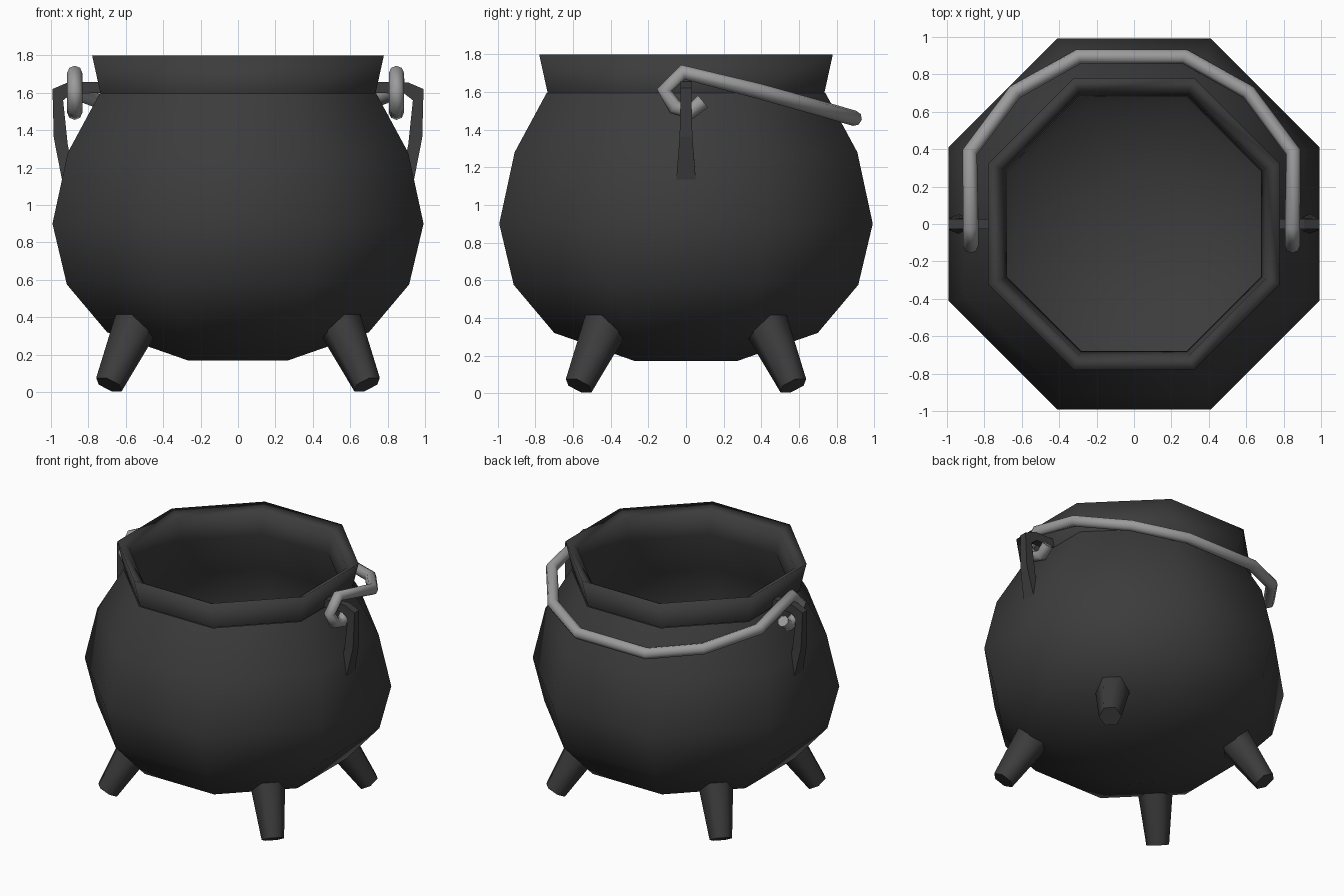
import bpy, bmesh, math
from mathutils import Vector

if "Cube" in bpy.data.objects:
    bpy.data.objects.remove(bpy.data.objects["Cube"])


def material(name, value):
    m = bpy.data.materials.new(name)
    m.diffuse_color = (value, value, value, 1)
    m.use_nodes = True
    m.node_tree.nodes["Principled BSDF"].inputs["Base Color"].default_value = m.diffuse_color
    return m


iron = material("dark iron", 0.045)
steel = material("pale steel", 0.33)


def finish(name, bm, mat, smooth=True):
    bmesh.ops.recalc_face_normals(bm, faces=bm.faces)
    me = bpy.data.meshes.new(name)
    bm.to_mesh(me)
    bm.free()
    me.materials.append(mat)
    for p in me.polygons:
        p.use_smooth = smooth
    ob = bpy.data.objects.new(name, me)
    bpy.context.collection.objects.link(ob)
    return ob


def loft(bm, rings, close_start=False, close_end=False):
    """Bridge consecutive rings of points with quads."""
    rows = [[bm.verts.new(p) for p in r] for r in rings]
    n = len(rows[0])
    for a, b in zip(rows, rows[1:]):
        for i in range(n):
            j = (i + 1) % n
            bm.faces.new((a[i], a[j], b[j], b[i]))
    if close_start:
        bm.faces.new(rows[0][::-1])
    if close_end:
        bm.faces.new(rows[-1])


def octagon(apothem, z):
    r = apothem / math.cos(math.pi / 8)
    return [(r * math.cos((i + 0.5) * math.pi / 4),
             r * math.sin((i + 0.5) * math.pi / 4), z) for i in range(8)]


# Round belly, outside
bm = bmesh.new()
loft(bm, [octagon(*p) for p in [(0.27, 0.17), (0.70, 0.32), (0.915, 0.575), (0.992, 0.90),
                                (0.91, 1.28), (0.74, 1.595)]], close_start=True)
finish("pot_body", bm, iron)

# Flared rim running on into the hollow inside
bm = bmesh.new()
loft(bm, [octagon(*p) for p in [(0.735, 1.595), (0.78, 1.80), (0.705, 1.76), (0.68, 1.60),
                                (0.83, 1.27), (0.91, 0.90), (0.84, 0.61), (0.64, 0.39),
                                (0.25, 0.25)]], close_end=True)
rim = finish("rim_and_inside", bm, iron)
# The inside must face the hollow: the rim's outer wall faces outwards
wall = rim.data.polygons[0]
if wall.normal.dot(Vector((wall.center.x, wall.center.y, 0))) < 0:
    rim.data.flip_normals()

# Four splayed tapered legs
for sx in (-1, 1):
    for sy in (-1, 1):
        top = Vector((sx * 0.535, sy * 0.415, 0.39))
        tip = Vector((sx * 0.69, sy * 0.57, 0.04))
        axis = (tip - top).normalized()
        u = axis.cross(Vector((sx, sy, 0))).normalized()
        v = axis.cross(u)
        bm = bmesh.new()
        loft(bm, [[c + r * (math.cos(a * math.pi / 3) * u + math.sin(a * math.pi / 3) * v)
                   for a in range(6)] for c, r in ((top, 0.125), (tip, 0.078))], True, True)
        leg = finish("leg", bm, iron)
        bpy.context.view_layer.objects.active = leg
        leg.select_set(True)
        bpy.ops.object.shade_smooth_by_angle(angle=math.radians(65))
        leg.select_set(False)

# Side brackets: flat strap bent out from the neck and down to the belly
# Each entry: outer x, outer z, inner x, inner z, half width
STRAP = [(0.70, 1.66, 0.70, 1.60, 0.028), (0.91, 1.655, 0.89, 1.595, 0.028),
         (0.992, 1.62, 0.935, 1.56, 0.028), (0.985, 1.36, 0.91, 1.32, 0.034),
         (0.94, 1.13, 0.87, 1.14, 0.052)]
for s in (-1, 1):
    bm = bmesh.new()
    loft(bm, [[(s * xo, -w, zo), (s * xo, w, zo), (s * xi, w, zi), (s * xi, -w, zi)]
              for xo, zo, xi, zi, w in STRAP], True, True)
    finish("bracket", bm, iron, smooth=False)

# Bail handle lying back, with a hook curling under each bracket
HALF = [(0.86, 0.09, 1.55), (0.86, 0.025, 1.495), (0.86, -0.06, 1.52), (0.86, -0.115, 1.61),
        (0.86, -0.015, 1.705), (0.865, 0.385, 1.605), (0.625, 0.705, 1.515),
        (0.285, 0.895, 1.46)]
path = HALF + [(-x, y, z) for x, y, z in reversed(HALF)]
curve = bpy.data.curves.new("handle", "CURVE")
curve.dimensions = "3D"
curve.bevel_depth = 0.041
curve.bevel_resolution = 2
curve.use_fill_caps = True
spline = curve.splines.new("POLY")
spline.points.add(len(path) - 1)
for pt, (x, y, z) in zip(spline.points, path):
    pt.co = (x - 0.013, y, z, 1)
curve.materials.append(steel)
handle = bpy.data.objects.new("handle", curve)
bpy.context.collection.objects.link(handle)
bpy.context.view_layer.objects.active = handle
handle.select_set(True)
bpy.ops.object.convert(target="MESH")
bpy.ops.object.shade_smooth_by_angle(angle=math.radians(70))
